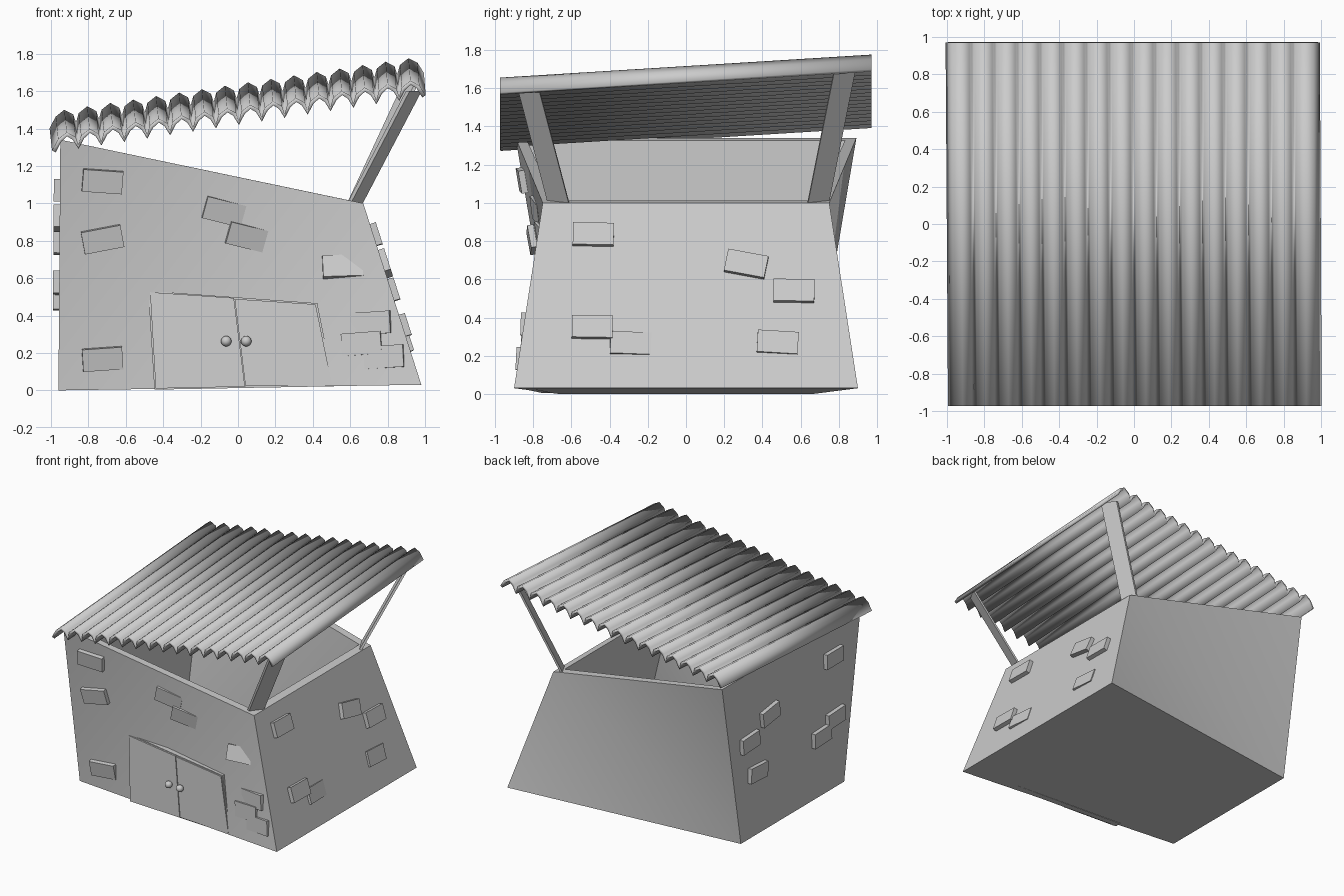
import bpy, bmesh
from math import sin, pi, radians
from mathutils import Vector, Matrix

if "Cube" in bpy.data.objects:
    bpy.data.objects.remove(bpy.data.objects["Cube"])


def make(name, verts, faces, smooth=None):
    me = bpy.data.meshes.new(name)
    me.from_pydata([tuple(v) for v in verts], [], faces)
    bm = bmesh.new()
    bm.from_mesh(me)
    bmesh.ops.recalc_face_normals(bm, faces=bm.faces)
    bm.to_mesh(me)
    bm.free()
    ob = bpy.data.objects.new(name, me)
    bpy.context.collection.objects.link(ob)
    if smooth:
        bpy.context.view_layer.objects.active = ob
        ob.select_set(True)
        bpy.ops.object.shade_smooth_by_angle(angle=radians(smooth))
        ob.select_set(False)
    return ob


BOX = [(0, 1, 2, 3), (4, 5, 6, 7), (0, 1, 5, 4), (1, 2, 6, 5), (2, 3, 7, 6), (3, 0, 4, 7)]

# Walls: lopsided open box, front and back are twisted and folded on a diagonal
def ring(l, lw, lz, r, rw, rz):
    return [(l, -lw, lz), (r, -rw, rz), (r, rw, rz), (l, lw, lz)]

T = 0.06
verts = (ring(-.96, .665, 0, .98, .90, .03) + ring(-.95, .892, 1.34, .67, .75, 1.0)
         + ring(-.96 + T, .665 - T, .05, .98 - T, .90 - T, .08)
         + ring(-.95 + T, .892 - T, 1.327, .67 - T, .75 - T, 1.013))
faces = []
for o in (0, 8):
    faces += [tuple(i + o for i in f) for f in
              [(0, 1, 2, 3), (1, 2, 6, 5), (3, 0, 4, 7),
               (0, 1, 5), (0, 5, 4), (3, 2, 6), (3, 6, 7)]]
for i in range(4):
    j = (i + 1) % 4
    faces.append((4 + i, 4 + j, 12 + j, 12 + i))
make("walls", verts, faces, 30)


# Surface positions on the walls
def front(x, z):
    y = min(-.665 - .123 * (x + .96) + .115 * z, -.665 + .052 * (x + .96) - .17 * z)
    return Vector((x, y, z))

def right(y, z):
    return Vector((.98 - (z - .03) * .32, y, z))

def left(y, z):
    return Vector((-.96 + .0075 * z, y, z))


# Corrugated roof sheet, tilted up to the right and to the back
N, SEG = 16, 4
verts = []
for y, x0, x1, dz in ((-.972, -.975, .985, 0), (.972, -.988, .975, .12)):
    for i in range(N * SEG + 1):
        x = x0 + (x1 - x0) * i / (N * SEG)
        z = 1.272 + dz + .15 * (x - x0) + .077 * abs(sin(pi * i / SEG)) ** 1.05
        verts.append((x, y, z))
M = N * SEG + 1
roof = make("corrugated_roof", verts, [(i, i + 1, M + i + 1, M + i) for i in range(M - 1)], 50)
mod = roof.modifiers.new("thickness", 'SOLIDIFY')
mod.thickness = .022
mod.offset = 1


# Roof posts: flat planks turned towards the corners
def post(name, a, b, side):
    prof = [(-.042, -.053), (-.022, -.057), (.042, .053), (.022, .057)]
    vs = [(c[0] + dx, c[1] + dy * side, c[2]) for c in (a, b) for dx, dy in prof]
    make(name, vs, BOX)

post("front_post", (.62, -.665, .99), (.94, -.825, 1.6), 1)
post("back_post", (.62, .69, .99), (.945, .83, 1.69), -1)


# Doors: crooked slabs on the front wall
def door_point(x, z):
    return Vector((x, -.776 - .09 * x + .05 * (z - .25), z))

def slab(name, corners, out):
    ps = [door_point(x, z) for x, z in corners]
    make(name, [p + Vector((0, d, 0)) for d in (-out, .05) for p in ps], BOX)

slab("left_door", [(-.47, .525), (-.022, .494), (.037, .02), (-.44, .01)], .013)
slab("right_door", [(-.018, .489), (.415, .46), (.503, .027), (.04, .022)], .01)
slab("door_frame", [(-.48, .532), (.424, .466), (.513, .022), (-.447, .004)], 0)

for side, x in (("left", -.063), ("right", .044)):
    bm = bmesh.new()
    bmesh.ops.create_uvsphere(bm, u_segments=16, v_segments=10, radius=.028,
                              matrix=Matrix.Translation(door_point(x, .263) + Vector((0, -.033, 0))))
    me = bpy.data.meshes.new(side + "_knob")
    bm.to_mesh(me)
    bm.free()
    me.shade_smooth()
    bpy.context.collection.objects.link(bpy.data.objects.new(side + "_knob", me))


# Bricks: thin blocks aligned to a wall; (along, height, roll, yaw, pitch) in degrees
def bricks(name, surf, flip, rows):
    for n, (s, z, roll, *tilt) in enumerate(rows):
        yaw, pitch = tilt or (0, 0)
        c = surf(s, z)
        u = (surf(s + .02, z) - c).normalized()
        w = surf(s, z + .02) - c
        w = (w - u * w.dot(u)).normalized()
        nrm = u.cross(w) * flip
        frame = Matrix((u, w, nrm)).transposed()
        rot = (frame @ Matrix.Rotation(radians(roll), 3, 'Z')
               @ Matrix.Rotation(radians(yaw), 3, 'Y') @ Matrix.Rotation(radians(pitch), 3, 'X'))
        vs = [c + rot @ Vector((a * .107, b * .06, d))
              for d in (-.03, .012 if tilt else .033)
              for a, b in ((-1, -1), (1, -1), (1, 1), (-1, 1))]
        make(f"{name}_{n + 1}", vs, BOX)

bricks("front_brick", front, 1, [
    (-.725, 1.12, -4), (-.725, .81, 11), (-.075, .955, -15, 5, -2), (.05, .82, -15, 7, 0),
    (.56, .665, 3, 10, -12), (.71, .36, 3, -7, 5), (.66, .25, 4, -3, 4),
    (.78, .18, 3, -4, 4), (-.725, .17, 4)])
bricks("right_brick", right, 1, [
    (-.485, .83, -1), (.315, .675, -11), (.565, .535, -1),
    (-.49, .345, -1), (-.29, .265, -1, 4, 0), (.48, .27, -3, 2, 0)])
bricks("left_brick", left, -1, [
    (-.52, 1.07, 0), (.30, .92, -8), (.56, .79, -3),
    (.46, .51, 3), (-.54, .575, -3), (-.36, .49, -2)])
